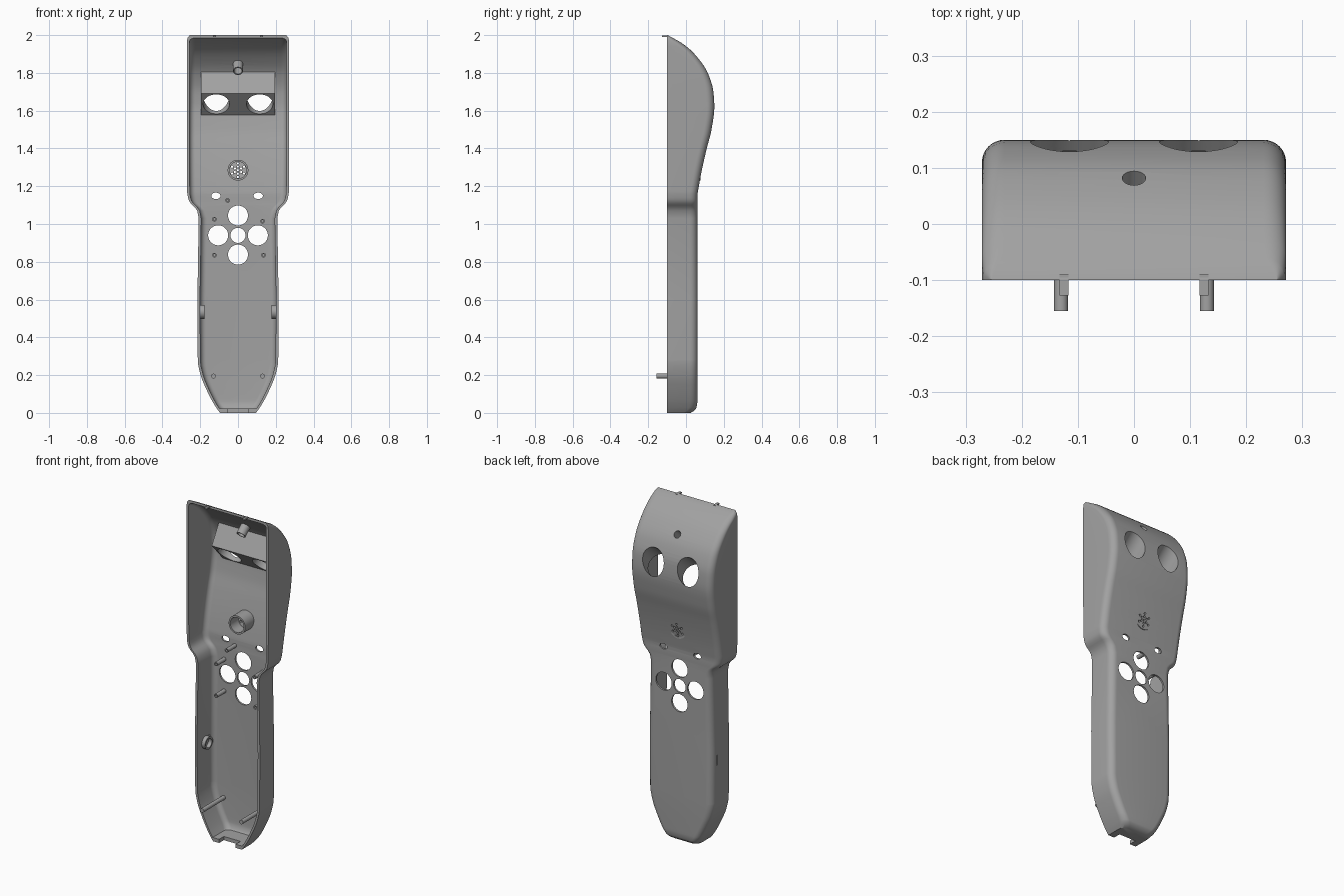
import bpy, bmesh, math
from mathutils import Vector

cube = bpy.data.objects.get("Cube")
if cube:
    bpy.data.objects.remove(cube, do_unlink=True)

grey = bpy.data.materials.new("case_grey")
grey.use_nodes = True
colour = (0.36, 0.36, 0.36, 1)
grey.diffuse_color = colour
grey.node_tree.nodes["Principled BSDF"].inputs["Base Color"].default_value = colour

FRONT = -0.1
# back surface depth and half width against height
BACK = [(0, .025), (.012, .044), (.03, .056), (.06, .06), (.6, .062), (1.1, .06), (1.14, .06),
        (1.2, .068), (1.3, .087), (1.4, .11), (1.5, .135), (1.62, .15), (1.7, .145), (1.8, .115),
        (1.9, .045), (1.96, -.025), (2, -.1)]
WIDTH = [(0, .095), (.02, .11), (.06, .135), (.13, .17), (.2, .198), (.28, .213), (.6, .215),
         (1.03, .208), (1.07, .216), (1.09, .23), (1.11, .251), (1.13, .262), (1.17, .269),
         (1.4, .271), (1.96, .271), (1.985, .267), (2, .255)]


def curve(pts, z):
    """Smooth, overshoot-free interpolation through profile points."""
    z = min(max(z, pts[0][0]), pts[-1][0])
    n = len(pts)
    sec = [(b[1] - a[1]) / (b[0] - a[0]) for a, b in zip(pts, pts[1:])]

    def slope(i):
        if i == 0 or i == n - 1:
            return sec[0 if i == 0 else -1]
        a, b = sec[i - 1], sec[i]
        return 2 * a * b / (a + b) if a * b > 0 else 0

    i = next(k for k in range(n - 1) if z <= pts[k + 1][0])
    h = pts[i + 1][0] - pts[i][0]
    t = (z - pts[i][0]) / h
    return ((1 + 2 * t) * (1 - t) ** 2 * pts[i][1] + t * t * (3 - 2 * t) * pts[i + 1][1]
            + h * (t * (1 - t) ** 2 * slope(i) - t * t * (1 - t) * slope(i + 1)))


def back(z):
    return curve(BACK, z)


def inner_back(z):
    return min(back(z + .009), back(z), back(z - .009)) - .011


def make(name, bm):
    bmesh.ops.recalc_face_normals(bm, faces=bm.faces)
    me = bpy.data.meshes.new(name)
    bm.to_mesh(me)
    bm.free()
    me.materials.append(grey)
    ob = bpy.data.objects.new(name, me)
    bpy.context.collection.objects.link(ob)
    return ob


def loft(name, zs, front, depth, width, radius):
    """Skin U-shaped rings with rounded back corners, capped at both ends."""
    bm = bmesh.new()
    rings = []
    for z in zs:
        b, w = depth(z), width(z)
        r = max(min(radius, (b - front) * .8), .0005)
        b = max(b, front + .001)
        half = [(w, front)]
        for k in range(9):
            a = k * math.pi / 16
            half.append((w - r + r * math.cos(a), b - r + r * math.sin(a)))
        ring = half + [(-x, y) for x, y in reversed(half)]
        rings.append([bm.verts.new((x, y, z)) for x, y in ring])
    for lo, hi in zip(rings, rings[1:]):
        for k in range(len(lo)):
            j = (k + 1) % len(lo)
            bm.faces.new((lo[k], lo[j], hi[j], hi[k]))
    bm.faces.new(rings[0])
    bm.faces.new(rings[-1])
    return make(name, bm)


def add_prism(bm, start, end, r, segs=32, stretch=1):
    """Closed cylinder between two points; stretch widens it along x."""
    start, end = Vector(start), Vector(end)
    q = (end - start).to_track_quat('Z', 'Y')
    loops = []
    for p in (start, end):
        loop = []
        for k in range(segs):
            a = 2 * math.pi * k / segs
            d = q @ Vector((r * math.cos(a), r * math.sin(a), 0))
            d.x *= stretch
            loop.append(bm.verts.new(p + d))
        loops.append(loop)
    for k in range(segs):
        j = (k + 1) % segs
        bm.faces.new((loops[0][k], loops[0][j], loops[1][j], loops[1][k]))
    bm.faces.new(loops[0])
    bm.faces.new(loops[1])


def add_box(bm, lo, hi):
    vs = bmesh.ops.create_cube(bm, size=1)["verts"]
    for v in vs:
        v.co = Vector([l + (c + .5) * (h - l) for c, l, h in zip(v.co, lo, hi)])


def cut(target, cutter):
    cutter.hide_render = True
    mod = target.modifiers.new("cut", 'BOOLEAN')
    mod.operation, mod.solver, mod.object = 'DIFFERENCE', 'EXACT', cutter
    bpy.context.view_layer.objects.active = target
    bpy.ops.object.modifier_apply(modifier=mod.name)
    bpy.data.objects.remove(cutter, do_unlink=True)


def tube(name, start, end, r, bore, depth=1):
    """Round post, bored from its start end by a fraction of its length."""
    bm = bmesh.new()
    add_prism(bm, start, end, r)
    ob = make(name, bm)
    s, e = Vector(start), Vector(end)
    bm = bmesh.new()
    add_prism(bm, s - (e - s) * .1, s + (e - s) * depth, bore, 24)
    cut(ob, make("bore_cutter", bm))
    return ob


def levels(lo, hi):
    zs = {lo, hi}
    zs.update(p[0] for p in BACK + WIDTH if lo < p[0] < hi)
    zs.update(z for z in (1.1 + k * .02 for k in range(45)) if lo < z < hi)
    zs.update(z for z in (k * .025 for k in range(12)) if lo < z < hi)
    out = []
    for z in sorted(zs):
        if not out or z - out[-1] > .003:
            out.append(z)
    out[-1] = hi
    return out


# hollow shell
shell = loft("case_shell", levels(0, 2), FRONT, back, lambda z: curve(WIDTH, z), .04)
cut(shell, loft("cavity_cutter", levels(.022, 1.986), -.2, inner_back,
                lambda z: curve(WIDTH, z) - .014, .03))

# sensor barrels run upward and outward
AXIS = Vector((0, math.cos(.7), math.sin(.7)))


def barrels():
    bm = bmesh.new()
    for x in (-.115, .115):
        c = Vector((x, .08, 1.632))
        add_prism(bm, c - AXIS * .12, c + AXIS * .22, .07, 48)
    return make("barrel_cutter", bm)


cut(shell, barrels())

# button, lamp, microphone and cable openings
bm = bmesh.new()
for x, z, r in [(0, 1.045, .053), (0, .838, .053), (-.105, .94, .053), (.105, .94, .053), (0, .94, .04)]:
    add_prism(bm, (x, 0, z), (x, .2, z), r, 40)
for x in (-.117, .107):
    add_prism(bm, (x, 0, 1.149), (x, .2, 1.149), .017, 24, 1.45)
MIC = 1.285
add_prism(bm, (0, 0, MIC), (0, .2, MIC), .006, 12)
for k in range(6):
    a = k * math.pi / 3
    for d in (.019, .036):
        x, z = d * math.sin(a), MIC + d * math.cos(a)
        add_prism(bm, (x, 0, z), (x, .2, z), .006, 12)
lamp = Vector((0, back(1.855), 1.855))
add_prism(bm, lamp - AXIS * .06, lamp + AXIS * .06, .021, 24)
add_box(bm, (-.055, -.2, -.05), (.055, -.055, .06))
add_box(bm, (-.25, .01, .505), (-.19, .02, .565))
cut(shell, make("opening_cutter", bm))

# sensor block
bm = bmesh.new()
profile = [(.03, 1.692)] + [(back(z) - .006, z) for z in (1.815, 1.76, 1.69, 1.63, 1.572)]
sides = [[bm.verts.new((x, y, z)) for y, z in profile] for x in (-.195, .195)]
for k in range(len(profile)):
    j = (k + 1) % len(profile)
    bm.faces.new((sides[0][k], sides[0][j], sides[1][j], sides[1][k]))
for s in sides:
    bm.faces.new(s)
block = make("sensor_block", bm)
cut(block, barrels())

parts = [shell, block]
# lamp socket and microphone socket
parts.append(tube("lamp_socket", lamp - AXIS * .07, lamp - AXIS * .006, .027, .021, 1.1))
parts.append(tube("microphone_socket", (0, -.01, MIC), (0, .078, MIC), .055, .045, 1.1))
# circuit board posts
for x, z in [(-.055, 1.125), (-.125, 1.025), (.13, 1.015), (-.125, .835), (.135, .835)]:
    parts.append(tube("board_post", (x, -.03, z), (x, .055, z), .012, .006, .5))
for side in (-1, 1):
    # long locating pins, side bosses and top tabs
    bm = bmesh.new()
    add_prism(bm, (side * .13, -.155, .195), (side * .13, .055, .195), .0125, 24)
    parts.append(make("locating_pin", bm))
    parts.append(tube("side_boss", (side * .178, -.02, .535), (side * .206, -.02, .535), .037, .027, .8))
    bm = bmesh.new()
    add_box(bm, (side * .125 - .008, -.127, 1.99), (side * .125 + .008, -.09, 1.998))
    parts.append(make("top_tab", bm))

bpy.ops.object.select_all(action='DESELECT')
for ob in parts:
    ob.select_set(True)
bpy.context.view_layer.objects.active = shell
bpy.ops.object.shade_smooth_by_angle(angle=math.radians(32))
